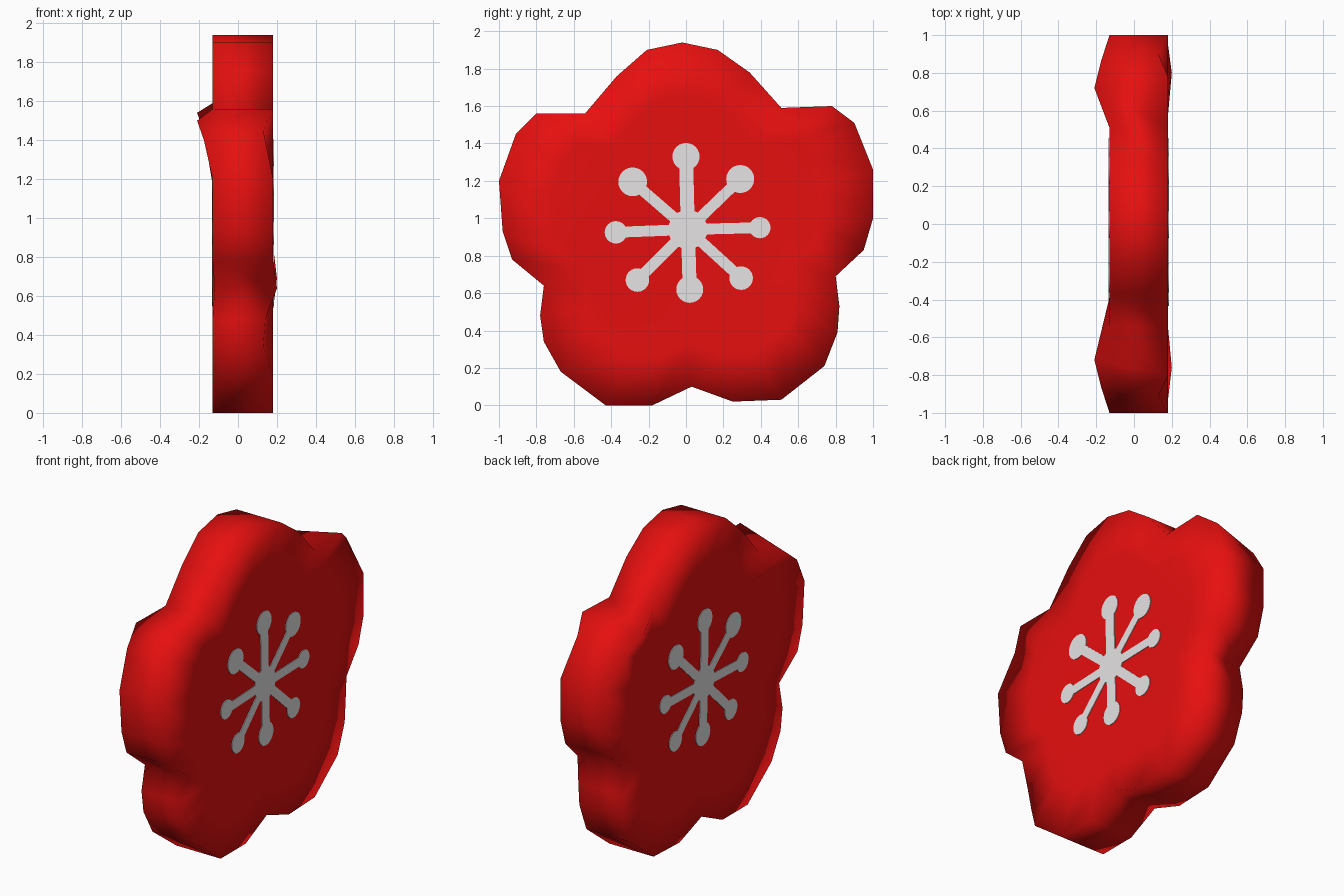
import bpy, bmesh, math
from mathutils import Vector, Matrix

cube = bpy.data.objects.get("Cube")
if cube:
    bpy.data.objects.remove(cube)


def make_material(name, color):
    mat = bpy.data.materials.new(name)
    mat.use_nodes = True
    mat.diffuse_color = (*color, 1)
    mat.node_tree.nodes["Principled BSDF"].inputs["Base Color"].default_value = (*color, 1)
    return mat


def make_object(name, bm, mat, smooth):
    bmesh.ops.recalc_face_normals(bm, faces=bm.faces[:])
    for face in bm.faces:
        face.smooth = smooth
    mesh = bpy.data.meshes.new(name)
    bm.to_mesh(mesh)
    bm.free()
    mesh.materials.append(mat)
    obj = bpy.data.objects.new(name, mesh)
    bpy.context.collection.objects.link(obj)
    return obj


red = make_material("petal red", (0.82, 0.005, 0.005))
pale = make_material("stamen pale grey", (0.79, 0.77, 0.77))

FRONT_X, BACK_X = 0.18, -0.13
CENTRE = Vector((0.0, 0.94))

# Outline of the five petals, clockwise from the top (y, z)
outline = [
    (-.02, 1.94), (.17, 1.9), (.34, 1.78),
    (.51, 1.59), (.78, 1.6), (.9, 1.51), (1, 1.26), (1, 1), (.95, .83),
    (.8, .69), (.82, .53), (.81, .39), (.74, .21), (.51, .03), (.25, .02),
    (.03, .1), (-.18, 0), (-.43, 0), (-.67, .18), (-.76, .34), (-.78, .48),
    (-.76, .64), (-.93, .78), (-.98, .93), (-1, 1.2), (-.91, 1.45), (-.8, 1.56),
    (-.54, 1.56), (-.37, 1.76), (-.21, 1.9),
]

# Rim points that leave the flat faces: outline index -> x
front_bend = {5: .13, 25: .13, 9: .2, 21: .2, 19: .13, 20: .14}
back_bend = {4: -.21, 26: -.21, 5: -.175, 25: -.175, 9: -.12, 21: -.12}
# The raised back corners of the upper side petals are also pulled inward
back_shift = {4: (-.06, -.06), 26: (.08, -.06), 5: (-.04, -.07), 25: (.05, -.05)}


def ring(bm, x, bend, shift, scale=1.0):
    verts = []
    for i, point in enumerate(outline):
        p = Vector(point) + Vector(shift.get(i, (0, 0)))
        p = CENTRE + (p - CENTRE) * scale
        verts.append(bm.verts.new((bend.get(i, x), p.x, p.y)))
    return verts


def bridge(bm, a, b):
    for i in range(len(a)):
        j = (i + 1) % len(a)
        bm.faces.new((a[i], a[j], b[j], b[i]))


# Blossom body: flat centre, bent petal border and rim
bm = bmesh.new()
rings = [
    ring(bm, FRONT_X, {}, {}, 0.72),
    ring(bm, FRONT_X, front_bend, {}),
    ring(bm, BACK_X, back_bend, back_shift),
    ring(bm, BACK_X, {}, {}, 0.72),
]
for first, second in zip(rings, rings[1:]):
    bridge(bm, first, second)
bm.faces.new(rings[0])
bm.faces.new(rings[-1])
make_object("blossom_body", bm, red, True)

# Stamen knobs: (y, z, radius)
knobs = [
    (0, 1.33, .073), (.29, 1.21, .075), (.395, .95, .057), (.295, .68, .063),
    (.02, .62, .072), (-.26, .67, .063), (-.375, .925, .06), (-.285, 1.195, .077),
]
HUB = Vector((0.01, 0.94))
THICKNESS = 0.008


def add_disc(bm, x, y, z, radius):
    matrix = Matrix.Translation((x, y, z)) @ Matrix.Rotation(math.pi / 2, 4, "Y")
    bmesh.ops.create_cone(bm, cap_ends=True, segments=24, radius1=radius,
                          radius2=radius, depth=THICKNESS, matrix=matrix)


def add_arm(bm, x, end, width):
    span = end - HUB
    middle = (HUB + end) / 2
    angle = math.atan2(span.y, span.x)
    matrix = (Matrix.Translation((x, middle.x, middle.y))
              @ Matrix.Rotation(angle, 4, "X")
              @ Matrix.Diagonal((THICKNESS, span.length, width, 1)))
    bmesh.ops.create_cube(bm, size=1, matrix=matrix)


# Painted stamens on both faces
for name, x in (("front_stamens", FRONT_X), ("back_stamens", BACK_X)):
    bm = bmesh.new()
    add_disc(bm, x, HUB.x, HUB.y, 0.105)
    for i, (y, z, radius) in enumerate(knobs):
        add_disc(bm, x, y, z, radius)
        add_arm(bm, x, Vector((y, z)), 0.075 if i % 4 == 0 else 0.058)
    make_object(name, bm, pale, False)
